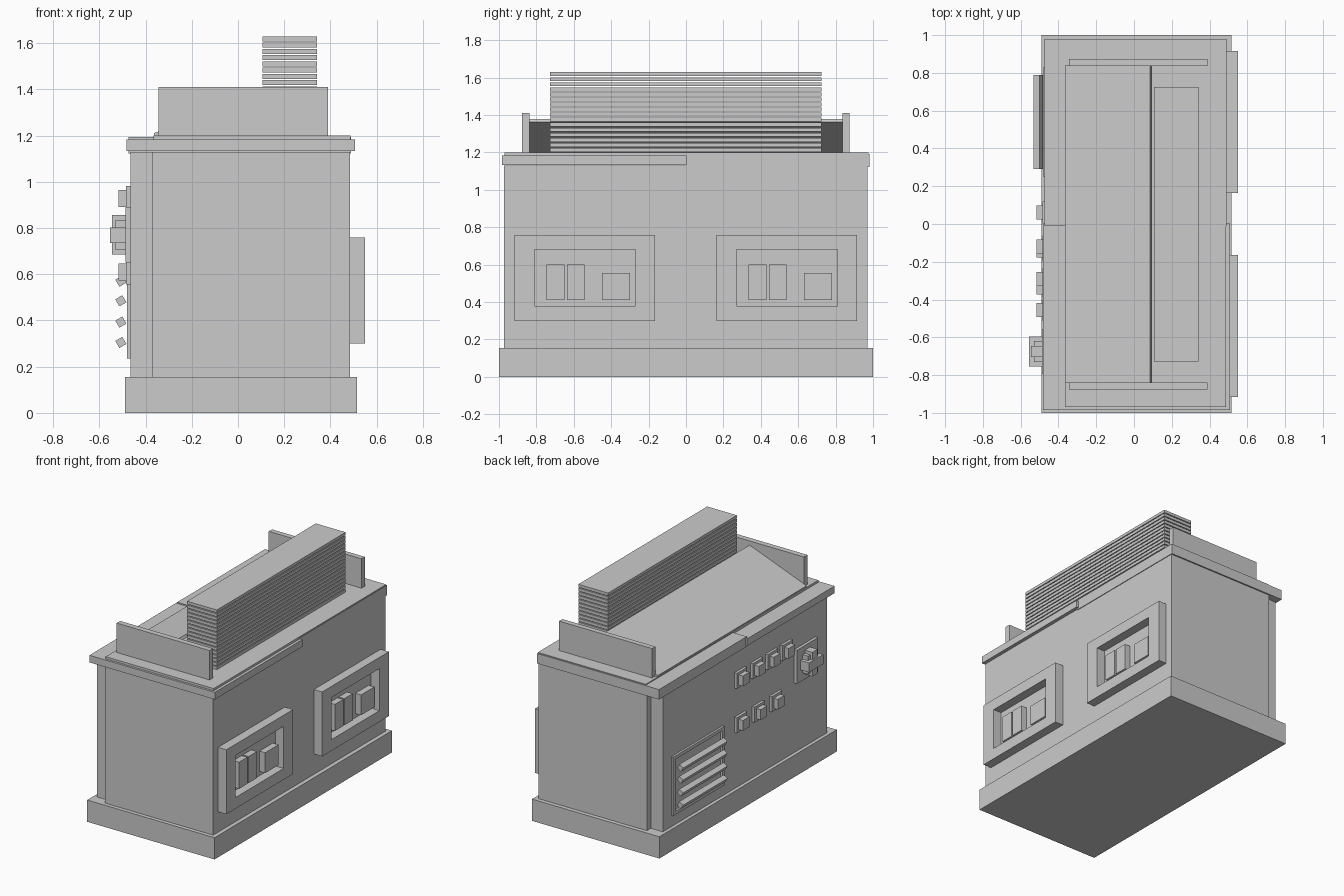
import bpy, math

if "Cube" in bpy.data.objects:
    bpy.data.objects.remove(bpy.data.objects["Cube"])

grey = bpy.data.materials.new("plain_grey")
grey.diffuse_color = (0.6, 0.6, 0.6, 1)
grey.use_nodes = True
grey.node_tree.nodes["Principled BSDF"].inputs["Base Color"].default_value = grey.diffuse_color


def mesh_object(name, verts, faces):
    me = bpy.data.meshes.new(name)
    me.from_pydata(verts, [], faces)
    me.materials.append(grey)
    ob = bpy.data.objects.new(name, me)
    bpy.context.collection.objects.link(ob)
    return ob


def box(name, x, y, z):
    verts = [(a, b, c) for a in x for b in y for c in z]
    faces = [(0, 1, 3, 2), (4, 6, 7, 5), (0, 4, 5, 1),
             (2, 3, 7, 6), (0, 2, 6, 4), (1, 5, 7, 3)]
    return mesh_object(name, verts, faces)


def bar(name, profile, y0, y1):
    """Extrude an x-z profile (clockwise from the front) along y."""
    n = len(profile)
    verts = [(x, y, z) for y in (y0, y1) for x, z in profile]
    faces = [tuple(reversed(range(n))), tuple(range(n, 2 * n))]
    faces += [(i, (i + 1) % n, (i + 1) % n + n, i + n) for i in range(n)]
    return mesh_object(name, verts, faces)


def frame(name, x, y, z, wy, wz):
    """Rectangular frame facing along x, made as one ring."""
    outer = [(y[0], z[0]), (y[1], z[0]), (y[1], z[1]), (y[0], z[1])]
    inner = [(y[0] + wy, z[0] + wz), (y[1] - wy, z[0] + wz),
             (y[1] - wy, z[1] - wz), (y[0] + wy, z[1] - wz)]
    verts = [(a, b, c) for a in x for b, c in outer + inner]
    faces = []
    for i in range(4):
        j = (i + 1) % 4
        faces += [(i, i + 4, j + 4, j), (i + 8, j + 8, j + 12, i + 12),
                  (i, j, j + 8, i + 8), (i + 4, i + 12, j + 12, j + 4)]
    return mesh_object(name, verts, faces)


# Cabinet: plinth, core with recessed corner strips, wider main body
box("plinth", (-0.49, 0.515), (-1, 1), (0, 0.155))
box("body_core", (-0.465, -0.37), (-0.925, 0.925), (0.155, 1.13))
box("body_main", (-0.37, 0.485), (-0.972, 0.97), (0.155, 1.13))

# Worktop in two halves with a thin deck on top
box("worktop_front", (-0.483, 0.507), (-0.985, 0.003), (1.133, 1.184))
box("worktop_back", (-0.473, 0.49), (-0.01, 0.98), (1.122, 1.193))
box("deck", (-0.365, 0.487), (-0.97, 0.975), (1.17, 1.2))

# Upright end plates and sloped panel
for side, y in (("front", (-0.877, -0.838)), ("back", (0.836, 0.873))):
    box("end_plate_" + side, (-0.343, 0.39), y, (1.2, 1.41))
bar("sloped_panel", [(-0.365, 1.21), (0.085, 1.38), (0.095, 1.362), (-0.355, 1.192)],
    -0.838, 0.838)

# Stack of flat sheets
for i in range(16):
    z = 1.203 + i * 0.027
    box("sheet", (0.107, 0.342), (-0.727, 0.725), (z, z + 0.021))

# Two framed panels with blocks on the right side
for dy in (0, 1.08):
    frame("side_frame", (0.48, 0.55), (-0.917 + dy, -0.165 + dy), (0.3, 0.76), 0.106, 0.08)
    for y0, y1, z1 in ((-0.745, -0.65, 0.6), (-0.637, -0.543, 0.6), (-0.45, -0.3, 0.555)):
        box("side_block", (0.48, 0.53), (y0 + dy, y1 + dy), (0.41, z1))

# Louvre with tilted square slats on the left side
frame("louvre_frame", (-0.48, -0.46), (0.25, 0.83), (0.235, 0.655), 0.025, 0.025)
for z in (0.305, 0.393, 0.485, 0.57):
    r = 0.025
    pts = [(-0.507 + r * math.cos(math.radians(a)), z + r * math.sin(math.radians(a)))
           for a in (165, 75, -15, -105)]
    bar("louvre_slat", pts, 0.29, 0.79)

# Push buttons on backing plates
for zc, ys in ((0.927, (0.06, -0.12, -0.29, -0.455)), (0.61, (0.06, -0.14, -0.335))):
    for y in ys:
        box("button_plate", (-0.484, -0.46), (y - 0.058, y + 0.058), (zc - 0.055, zc + 0.055))
        box("button", (-0.517, -0.48), (y - 0.037, y + 0.037), (zc - 0.037, zc + 0.037))

# Large stepped switch
box("switch_plate", (-0.486, -0.46), (-0.795, -0.555), (0.65, 0.89))
box("switch_middle", (-0.53, -0.48), (-0.73, -0.62), (0.705, 0.835))
box("switch_upright", (-0.545, -0.48), (-0.705, -0.645), (0.685, 0.857))
box("switch_crossbar", (-0.555, -0.48), (-0.755, -0.595), (0.735, 0.803))
